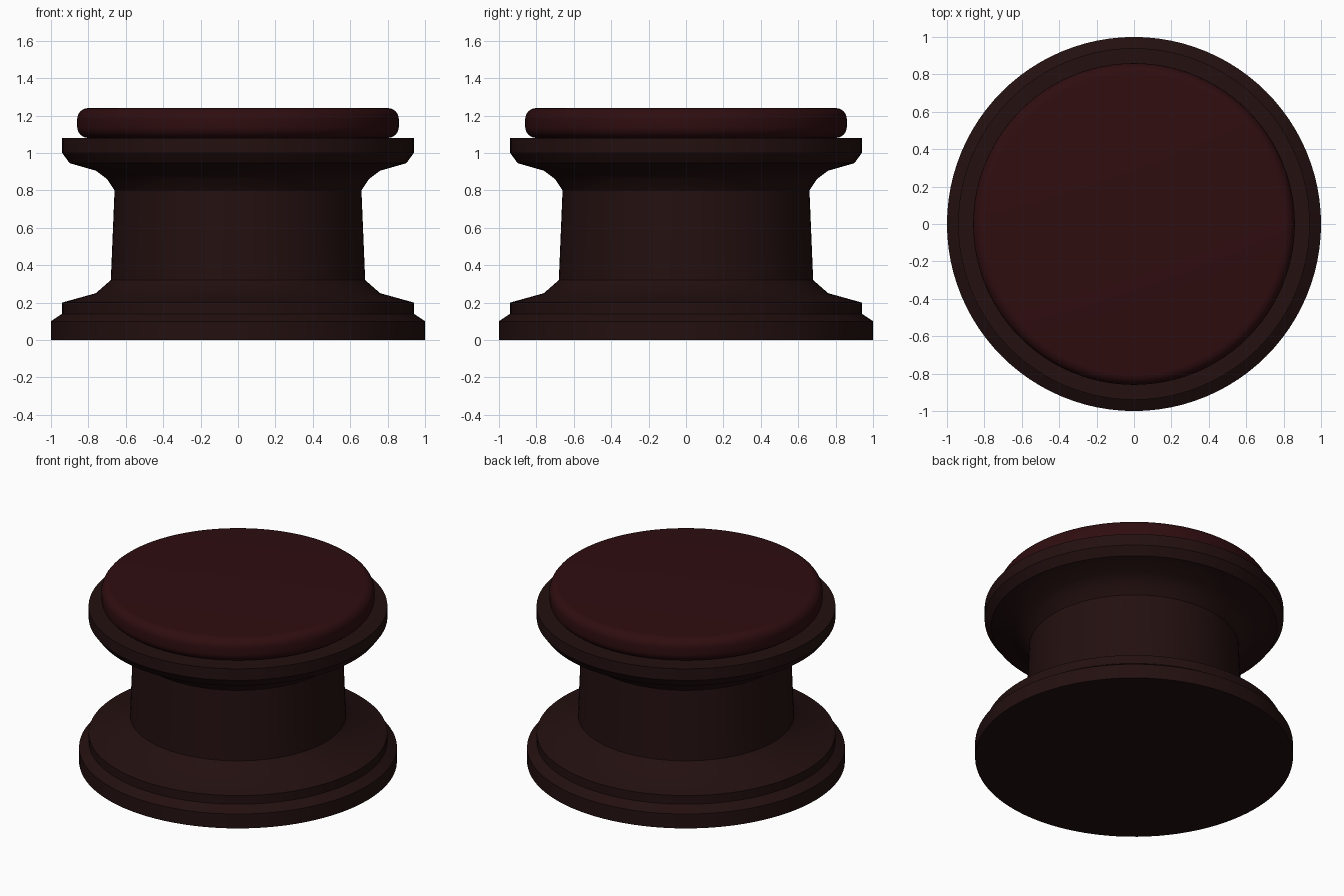
import bpy, bmesh, math

SEGMENTS = 96
cube = bpy.data.objects.get("Cube")
if cube:
    bpy.data.objects.remove(cube, do_unlink=True)


def material(name, color):
    mat = bpy.data.materials.new(name)
    mat.use_nodes = True
    mat.diffuse_color = color
    node = next(n for n in mat.node_tree.nodes if n.type == 'BSDF_PRINCIPLED')
    node.inputs["Base Color"].default_value = color
    return mat


def lathe(name, profile, mat):
    """Turn a (radius, height) profile into a closed round solid."""
    bm = bmesh.new()
    rings = []
    for r, z in profile:
        angles = [math.tau * i / SEGMENTS for i in range(SEGMENTS)]
        rings.append([bm.verts.new((r * math.cos(a), r * math.sin(a), z)) for a in angles])
    for low, high in zip(rings, rings[1:]):
        for i in range(SEGMENTS):
            j = (i + 1) % SEGMENTS
            bm.faces.new((low[i], low[j], high[j], high[i]))
    bm.faces.new(rings[0][::-1])
    bm.faces.new(rings[-1])
    mesh = bpy.data.meshes.new(name)
    bm.to_mesh(mesh)
    bm.free()
    mesh.materials.append(mat)
    obj = bpy.data.objects.new(name, mesh)
    bpy.context.collection.objects.link(obj)
    bpy.ops.object.select_all(action='DESELECT')
    obj.select_set(True)
    bpy.context.view_layer.objects.active = obj
    bpy.ops.object.shade_smooth_by_angle(angle=math.radians(30))
    return obj


wood = material("dark_wood", (0.017, 0.005, 0.005, 1))
leather = material("dark_red_leather", (0.028, 0.004, 0.005, 1))

# Turned pedestal: stepped foot, tapered column, flared rim
lathe("pedestal", [
    (1.0, 0), (1.0, 0.1), (0.94, 0.14), (0.94, 0.2), (0.76, 0.25), (0.68, 0.32),
    (0.66, 0.8), (0.7, 0.86), (0.76, 0.905), (0.9, 0.945), (0.94, 1.0), (0.94, 1.08),
], wood)

# Seat cushion with rounded upper and lower edges
bottom, top, radius, fillet, steps = 1.08, 1.24, 0.86, 0.06, 6
cushion = []
for center, start in ((bottom + fillet, -90), (top - fillet, 0)):
    for i in range(steps + 1):
        a = math.radians(start + 90 * i / steps)
        cushion.append((radius - fillet + fillet * math.cos(a), center + fillet * math.sin(a)))
lathe("cushion", cushion, leather)
